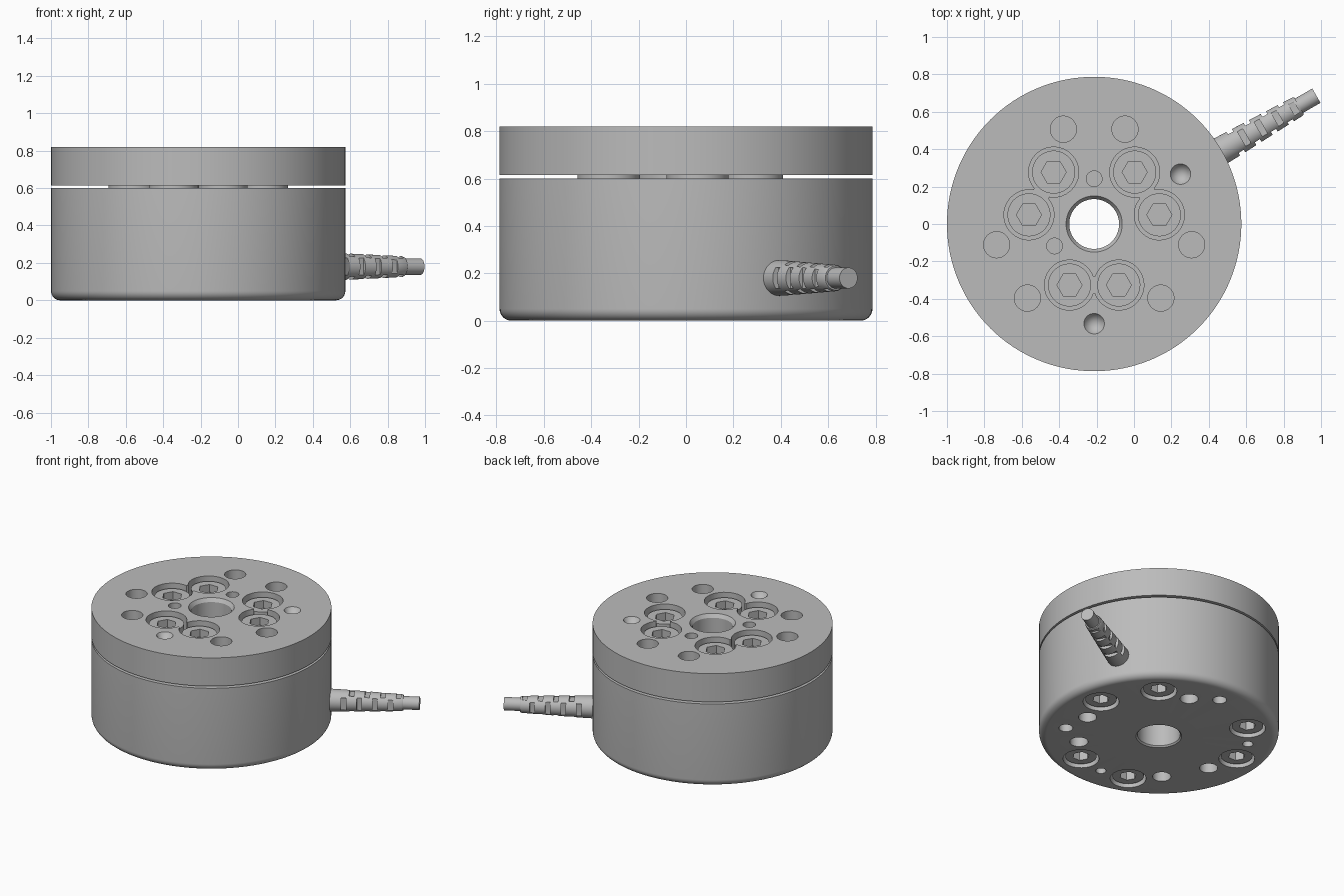
import bpy, bmesh
from math import sin, cos, pi, radians
from mathutils import Matrix, Vector

old = bpy.data.objects.get("Cube")
if old:
    bpy.data.objects.remove(old, do_unlink=True)

grey = bpy.data.materials.new("satin_grey")
grey.use_nodes = True
grey.diffuse_color = (0.5, 0.5, 0.5, 1)
grey.node_tree.nodes["Principled BSDF"].inputs["Base Color"].default_value = (0.5, 0.5, 0.5, 1)

PARTS = []
TOP, SPLIT = 0.82, 0.60


def make(name, bm):
    bmesh.ops.recalc_face_normals(bm, faces=bm.faces)
    mesh = bpy.data.meshes.new(name)
    bm.to_mesh(mesh)
    bm.free()
    ob = bpy.data.objects.new(name, mesh)
    bpy.context.collection.objects.link(ob)
    mesh.materials.append(grey)
    PARTS.append(ob)
    return ob


def lathe(name, profile, steps=128, closed=True):
    bm = bmesh.new()
    vs = [bm.verts.new((r, 0, z)) for r, z in profile]
    es = [bm.edges.new(p) for p in zip(vs, vs[1:])]
    if closed:
        es.append(bm.edges.new((vs[-1], vs[0])))
    bmesh.ops.spin(bm, geom=vs + es, cent=(0, 0, 0), axis=(0, 0, 1),
                   angle=2 * pi, steps=steps)
    bmesh.ops.remove_doubles(bm, verts=bm.verts, dist=1e-5)
    return make(name, bm)


def polar(ring, deg):
    return Vector((ring * cos(radians(deg)), ring * sin(radians(deg)), 0))


def plug(bm, at, r, z0, z1, r_top=None, sides=40):
    """Upright cylinder, cone or prism."""
    m = Matrix.Translation((at.x, at.y, (z0 + z1) / 2)) @ Matrix.Rotation(pi / 6, 4, "Z")
    bmesh.ops.create_cone(bm, cap_ends=True, segments=sides, radius1=r,
                          radius2=r if r_top is None else r_top, depth=z1 - z0, matrix=m)


def box(bm, centre, size, turn=0):
    m = Matrix.Translation(centre) @ Matrix.Rotation(radians(turn), 4, "Z")
    bmesh.ops.create_cube(bm, size=1, matrix=m @ Matrix.Diagonal((*size, 1)))


def cut(ob, bm):
    tool = make("cutter", bm)
    tool.hide_render = True
    PARTS.remove(tool)
    mod = ob.modifiers.new("cut", "BOOLEAN")
    mod.operation, mod.solver, mod.use_self = "DIFFERENCE", "EXACT", True
    mod.object = tool
    bpy.context.view_layer.objects.active = ob
    bpy.ops.object.modifier_apply(modifier=mod.name)
    bpy.data.objects.remove(tool, do_unlink=True)


def pairs(spread):
    return [c + s for c in (30, 150, 270) for s in (-spread, spread)]


top_bolts = [polar(0.352, a) for a in pairs(22)]
base_bolts = [polar(0.59, a) for a in pairs(20)]

# Lower housing with rounded bottom edge and central bore
fillet = [(0.737 + 0.05 * sin(a), 0.05 - 0.05 * cos(a))
          for a in (i * pi / 16 for i in range(9))]
body = lathe("lower_housing", [(0.14, 0.01), (0.15, 0)] + fillet
             + [(0.787, SPLIT), (0.14, SPLIT)])
bm = bmesh.new()
for p in base_bolts:
    plug(bm, p, 0.118, -0.05, 0.13)
for a in (72, 192, 228, 312, 348):
    plug(bm, polar(0.53, a), 0.06, -0.05, 0.12)
for a in (90, 330):
    plug(bm, polar(0.62, a), 0.046, -0.05, 0.1)
for a in (150, 270):
    plug(bm, polar(0.592, a), 0.034, -0.05, 0.1)
cut(body, bm)

# Upper flange with bolt pockets, tapped holes and dowel holes
cap = lathe("upper_flange", [(0.133, 0.615), (0.787, 0.615), (0.787, TOP),
                             (0.15, TOP), (0.133, TOP - 0.025)])
bm = bmesh.new()
for p in top_bolts:
    plug(bm, p, 0.134, 0.69, 0.9)
for a in (30, 150, 270):
    box(bm, polar(0.326, a) + Vector((0, 0, 0.797)), (0.09, 0.11, 0.2), a)
for a in (72, 108, 192, 228, 312, 348):
    plug(bm, polar(0.533, a), 0.07, 0.7, 0.9)
for a in (30, 270):
    plug(bm, polar(0.533, a), 0, 0.73, 0.85, 0.073)
for a in (90, 209):
    plug(bm, polar(0.242, a), 0.042, 0.72, 0.9)
cut(cap, bm)

# Pads and collar that carry the flange across the gap
bm = bmesh.new()
for p in top_bolts:
    plug(bm, p, 0.132, 0.595, 0.62)
make("spacer_pads", bm)
lathe("spacer_collar", [(0.14, 0.595), (0.22, 0.595), (0.22, 0.62), (0.14, 0.62)], 64)


# Socket screws
def screws(name, spots, r, z0, z1, hex_r, h0, h1):
    bm, holes = bmesh.new(), bmesh.new()
    for p in spots:
        plug(bm, p, r, z0, z1)
        plug(holes, p, hex_r, h0, h1, sides=6)
    cut(make(name, bm), holes)


screws("flange_screws", top_bolts, 0.115, 0.68, 0.79, 0.067, 0.735, 0.9)
screws("base_screws", base_bolts, 0.103, 0.02, 0.14, 0.056, -0.1, 0.08)

# Cable and slotted strain relief, built upright and then laid over
boot = lathe("strain_relief", [(0, 0.75), (0.076, 0.75), (0.073, 0.86), (0.056, 1.255),
                               (0.051, 1.265), (0, 1.265)], 48, False)
bm = bmesh.new()
for k in range(4):
    z = 0.875 + 0.103 * k
    for s in (-1, 1):
        box(bm, (0, s * 0.086, z), (0.09, 0.08, 0.032))
        box(bm, (s * 0.086, 0, z + 0.051), (0.08, 0.09, 0.032))
cut(boot, bm)
cable = lathe("cable", [(0, 0.75), (0.044, 0.75), (0.044, 1.372), (0, 1.372)], 40, False)
for ob in (boot, cable):
    ob.rotation_euler = (0, pi / 2, radians(30))
    ob.location.z = 0.18

# Shift into place and shade
bpy.ops.object.select_all(action="DESELECT")
for ob in PARTS:
    ob.location.x = -0.213
    ob.select_set(True)
bpy.context.view_layer.objects.active = body
bpy.ops.object.shade_smooth_by_angle(angle=radians(30))
